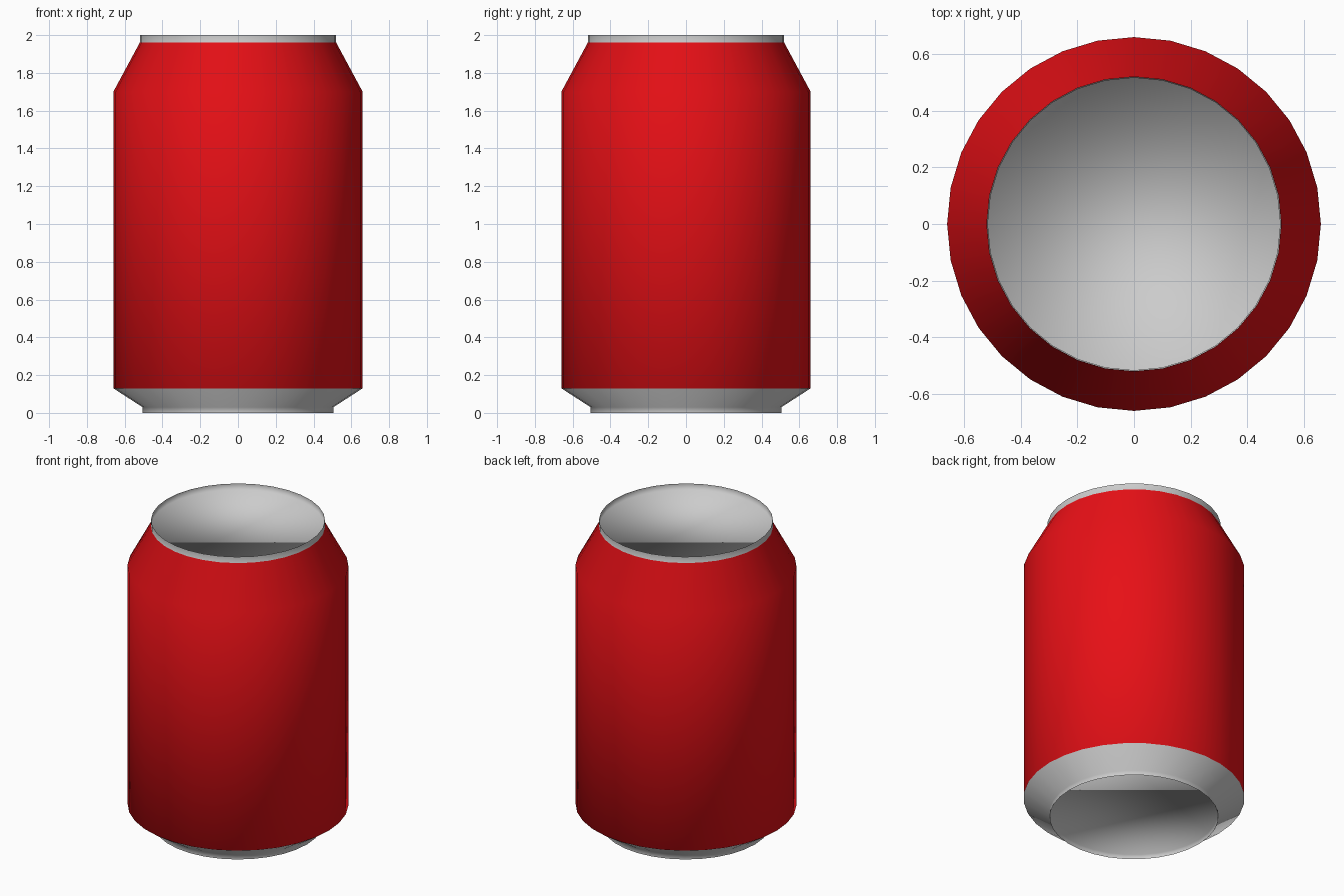
import bpy
import bmesh
from math import cos, sin, pi

if "Cube" in bpy.data.objects:
    bpy.data.objects.remove(bpy.data.objects["Cube"])

SIDES = 32


def lathe(name, profile, cap_last=False):
    """Revolve (radius, height) points listed so that faces point outward."""
    bm = bmesh.new()
    rings = [[bm.verts.new((r * cos(2 * pi * i / SIDES), r * sin(2 * pi * i / SIDES), z))
              for i in range(SIDES)] for r, z in profile]
    for a, b in zip(rings, rings[1:]):
        for i in range(SIDES):
            j = (i + 1) % SIDES
            bm.faces.new((a[i], a[j], b[j], b[i]))
    if cap_last:
        up = profile[-1][1] > 1
        bm.faces.new(rings[-1] if up else rings[-1][::-1])
    for f in bm.faces:
        f.smooth = True
    mesh = bpy.data.meshes.new(name)
    if cap_last and profile[-1][1] < 1:
        bmesh.ops.recalc_face_normals(bm, faces=[f for f in bm.faces if len(f.verts) == 4])
    bm.normal_update()
    # recessed ends: walls must look inward, towards the axis
    if cap_last:
        for f in bm.faces:
            c = f.calc_center_median()
            if len(f.verts) == 4 and f.normal.x * c.x + f.normal.y * c.y > 0:
                f.normal_flip()
    bm.to_mesh(mesh)
    bm.free()
    ob = bpy.data.objects.new(name, mesh)
    bpy.context.collection.objects.link(ob)
    return ob


# outer shell: bottom rim, bottom slope, wall, shoulder, top rim
shell = lathe("can_shell", [(0.505, 0), (0.505, 0.03), (0.66, 0.13),
                            (0.66, 1.7), (0.52, 1.96), (0.52, 2.0)])

# red paint on the wall and shoulder only
red = bpy.data.materials.new("red_paint")
red.diffuse_color = (0.8, 0.005, 0.008, 1)
red.use_nodes = True
red.node_tree.nodes["Principled BSDF"].inputs["Base Color"].default_value = red.diffuse_color
shell.data.materials.append(None)
shell.data.materials.append(red)
for f in shell.data.polygons:
    f.material_index = 1 if 0.13 < f.center.z < 1.96 else 0

# recessed ends: inside of the rim plus a flat disc
lathe("top_lid", [(0.518, 2.0), (0.518, 1.96)], cap_last=True)
lathe("bottom_lid", [(0.503, 0), (0.503, 0.03)], cap_last=True)
